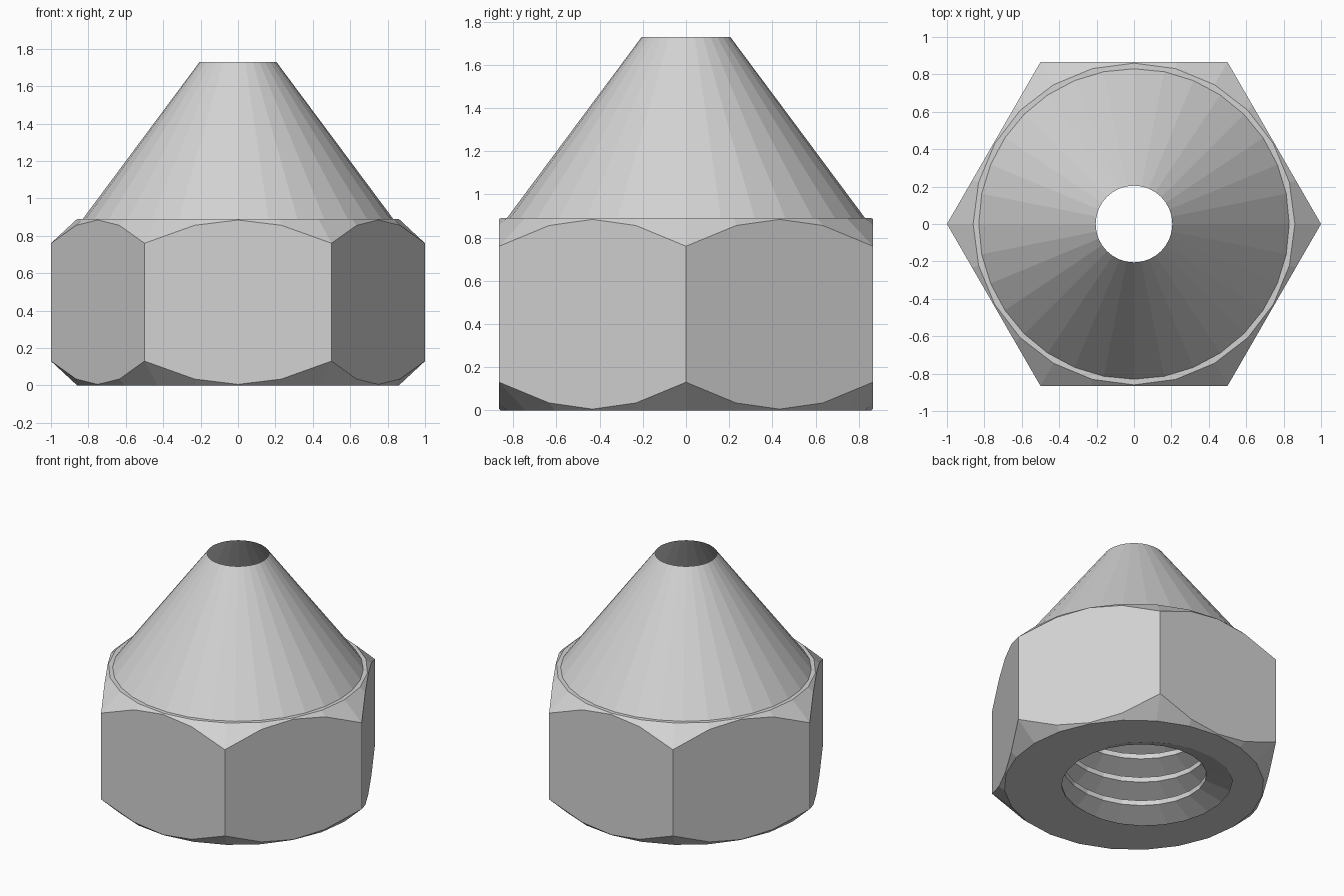
import bpy, bmesh, math

if "Cube" in bpy.data.objects:
    bpy.data.objects.remove(bpy.data.objects["Cube"])

grey = bpy.data.materials.new("plain grey")
grey.diffuse_color = (0.65, 0.65, 0.65, 1)
grey.use_nodes = True
grey.node_tree.nodes["Principled BSDF"].inputs["Base Color"].default_value = grey.diffuse_color

H, PITCH = 0.89, 0.178          # nut height, thread pitch
R_MIN, R_MAX = 0.48, 0.655      # thread crest and root radii
CREST, ROOT = 37.5 / 360, 172.5 / 360   # thread breakpoints, in turns
START = -52.5                   # angle where a crest meets the base


def thread_radius(z, deg):
    u = z / PITCH - (deg - START) / 360
    u = abs(u - round(u))
    t = min(1, max(0, (u - CREST) / (ROOT - CREST)))
    return R_MIN + (R_MAX - R_MIN) * t


def grid_object(name, columns, closed):
    """Skin columns of points; closed also joins last row to first."""
    bm = bmesh.new()
    grid = [[bm.verts.new(p) for p in col] for col in columns]
    rows = len(grid[0])
    for a, b in zip(grid, grid[1:]):
        for j in range(rows if closed else rows - 1):
            k = (j + 1) % rows
            bm.faces.new((a[j], b[j], b[k], a[k]))
    bmesh.ops.remove_doubles(bm, verts=bm.verts, dist=1e-4)
    bmesh.ops.dissolve_degenerate(bm, edges=bm.edges, dist=1e-4)
    bmesh.ops.recalc_face_normals(bm, faces=bm.faces)
    mesh = bpy.data.meshes.new(name)
    bm.to_mesh(mesh)
    bm.free()
    mesh.materials.append(grey)
    obj = bpy.data.objects.new(name, mesh)
    bpy.context.collection.objects.link(obj)
    return obj


def spin(profile, deg):
    a = math.radians(deg)
    return [(r * math.cos(a), r * math.sin(a), z) for r, z in profile]


# Hex nut: chamfered outside, helical thread inside
columns = []
for i in range(25):
    deg = i * 15
    hex_r = math.cos(math.pi / 6) / math.cos(math.radians(deg % 60 - 30))
    chamfer = (hex_r - 0.86) * 0.13 / 0.14
    profile = [(0.86, 0), (hex_r, chamfer), (hex_r, H - chamfer), (0.86, H)]
    for k in range(7, -4, -1):
        for u in (ROOT, CREST, -CREST, -ROOT):
            z = min(H, max(0, PITCH * (k + u + (deg - START) / 360)))
            profile.append((thread_radius(z, deg), z))
    columns.append(spin(profile, deg))
grid_object("hex_nut", columns, True)

# Open conical spout on top
cone = [(0.83, H), (0.205, 1.73)]
grid_object("cone_spout", [spin(cone, i * 360 / 32) for i in range(33)], False)
